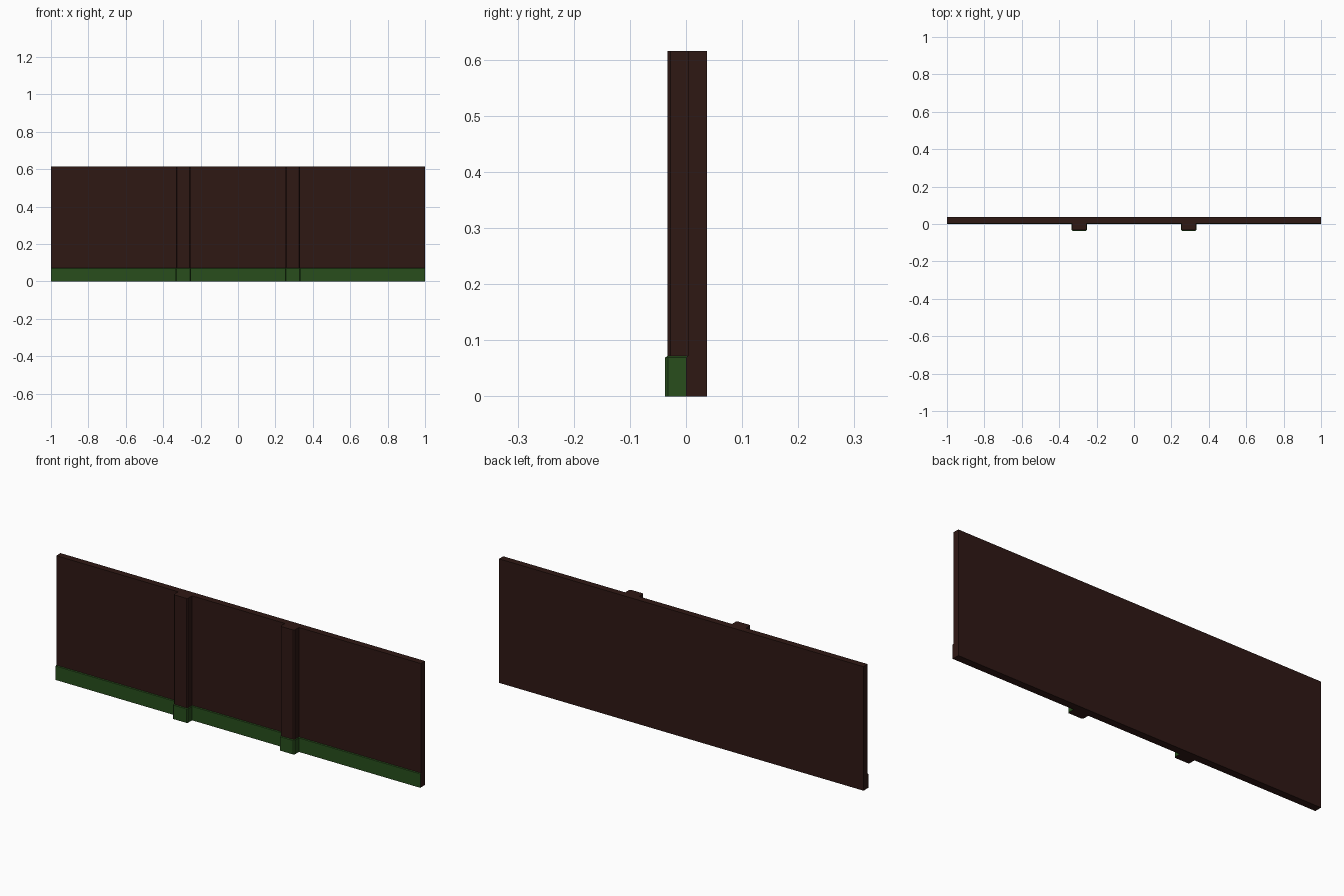
import bpy, bmesh

if "Cube" in bpy.data.objects:
    bpy.data.objects.remove(bpy.data.objects["Cube"])

def material(name, rgb):
    m = bpy.data.materials.new(name)
    m.diffuse_color = (*rgb, 1)
    m.use_nodes = True
    m.node_tree.nodes["Principled BSDF"].inputs["Base Color"].default_value = m.diffuse_color
    return m

BROWN = material("dark_brown", (0.028, 0.009, 0.007))
GREEN = material("green", (0.021, 0.076, 0.012))

HEIGHT, BAND = 0.615, 0.07
FACE, BACK = 0.004, 0.037   # front and back planes of the wall

def loft(name, rings, is_green):
    """Skin matching rings of points, cap both ends, colour faces by rule."""
    bm = bmesh.new()
    loops = [[bm.verts.new(p) for p in ring] for ring in rings]
    n = len(loops[0])
    for a, b in zip(loops, loops[1:]):
        for i in range(n):
            j = (i + 1) % n
            bm.faces.new((a[i], a[j], b[j], b[i]))
    bm.faces.new(loops[0])
    bm.faces.new(loops[-1])
    bmesh.ops.recalc_face_normals(bm, faces=bm.faces)
    bm.normal_update()
    for f in bm.faces:
        f.material_index = int(is_green(f))
    mesh = bpy.data.meshes.new(name)
    bm.to_mesh(mesh)
    bm.free()
    mesh.materials.append(BROWN)
    mesh.materials.append(GREEN)
    ob = bpy.data.objects.new(name, mesh)
    bpy.context.collection.objects.link(ob)

# Wall panel: side profile with a slim skirting step, run along x
profile = [(0, 0), (BACK, 0), (BACK, HEIGHT), (FACE, HEIGHT),
           (FACE, BAND + 0.002), (0, BAND - 0.001)]
loft("wall_panel", [[(x, y, z) for y, z in profile] for x in (-1, 1)],
     lambda f: f.normal.y < -0.3 and f.calc_center_median().z < BAND + 0.01)

# Pilasters: chamfered plan, wider in the green base than in the shaft
def plan(cx, half, front, z, c=0.005):
    return [(cx - half, FACE, z), (cx - half, front + c, z),
            (cx - half + c, front, z), (cx + half - c, front, z),
            (cx + half, front + c, z), (cx + half, FACE, z)]

for side, cx in (("left", -0.293), ("right", 0.293)):
    loft(f"pilaster_{side}",
         [plan(cx, 0.041, -0.037, 0), plan(cx, 0.041, -0.037, BAND - 0.001),
          plan(cx, 0.038, -0.033, BAND + 0.002), plan(cx, 0.038, -0.033, HEIGHT)],
         lambda f: f.calc_center_median().z < BAND + 0.01 and f.normal.z > -0.5)
